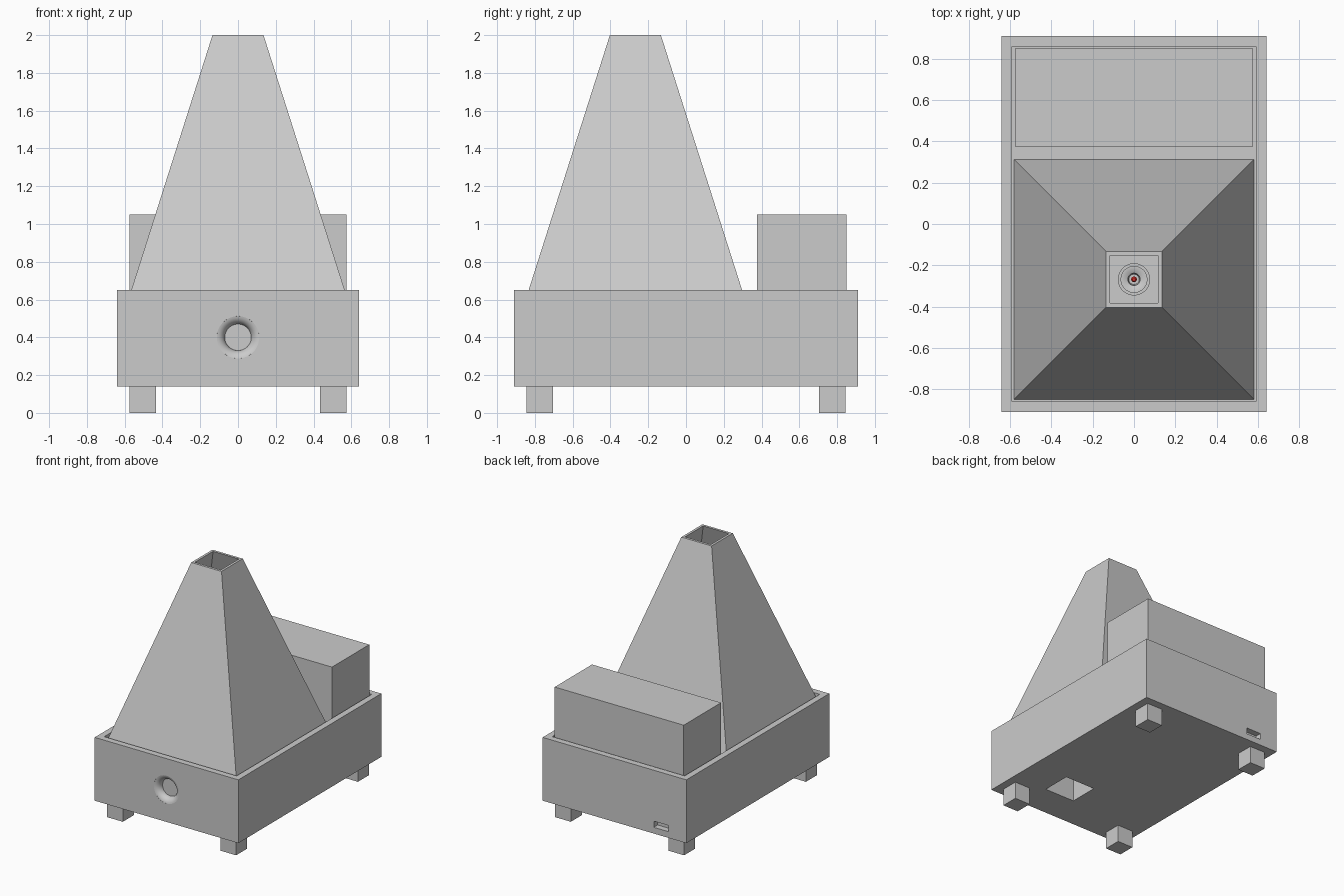
import bpy, bmesh
from math import sin, cos, pi, radians

if "Cube" in bpy.data.objects:
    bpy.data.objects.remove(bpy.data.objects["Cube"])


def make(name, bm):
    bmesh.ops.recalc_face_normals(bm, faces=bm.faces)
    me = bpy.data.meshes.new(name)
    bm.to_mesh(me)
    bm.free()
    ob = bpy.data.objects.new(name, me)
    bpy.context.collection.objects.link(ob)
    return ob


def box(name, x0, x1, y0, y1, z0, z1):
    bm = bmesh.new()
    bmesh.ops.create_cube(bm, size=1)
    for v in bm.verts:
        v.co.x = x1 if v.co.x > 0 else x0
        v.co.y = y1 if v.co.y > 0 else y0
        v.co.z = z1 if v.co.z > 0 else z0
    return make(name, bm)


def skin(bm, rings, cyclic=False):
    """Join successive vertex rings; cap the ends unless cyclic."""
    loops = [[bm.verts.new(p) for p in r] for r in rings]
    pairs = list(zip(loops, loops[1:]))
    if cyclic:
        pairs.append((loops[-1], loops[0]))
    else:
        bm.faces.new(loops[0])
        bm.faces.new(loops[-1])
    for a, b in pairs:
        n = len(a)
        for i in range(n):
            j = (i + 1) % n
            bm.faces.new((a[i], a[j], b[j], b[i]))


def lathe(name, profile, place, n=48):
    """Revolve (radius, depth) points; place maps (u, v, depth) to xyz."""
    bm = bmesh.new()
    skin(bm, [[place(r * cos(2 * pi * i / n), r * sin(2 * pi * i / n), d)
               for i in range(n)] for r, d in profile])
    return make(name, bm)


def cut(target, cutter):
    cutter.hide_render = True
    m = target.modifiers.new("cut", 'BOOLEAN')
    m.operation = 'DIFFERENCE'
    m.solver = 'EXACT'
    m.object = cutter
    bpy.context.view_layer.objects.active = target
    bpy.ops.object.modifier_apply(modifier=m.name)
    bpy.data.objects.remove(cutter)


def smooth(ob):
    bpy.ops.object.select_all(action='DESELECT')
    ob.select_set(True)
    bpy.context.view_layer.objects.active = ob
    bpy.ops.object.shade_smooth_by_angle(angle=radians(30))


CY, FLOOR = -0.268, 0.60

# base housing: recessed deck, underside pocket, rear slot, front dimple
base = box("base_housing", -0.64, 0.64, -0.91, 0.91, 0.14, 0.65)
cut(base, box("deck_cutter", -0.59, 0.59, -0.86, 0.86, FLOOR, 0.8))
cut(base, box("pocket_cutter", 0.06, 0.33, -0.64, -0.40, 0.0, 0.45))
cut(base, box("slot_cutter", -0.48, -0.35, 0.86, 1.0, 0.19, 0.24))
steps = [i * pi / 20 for i in range(1, 11)]
flare = [(0.12, -0.05)] + [(0.12 - 0.05 * sin(t), 0.05 * (1 - cos(t))) for t in steps]
cut(base, lathe("dimple_cutter", flare, lambda u, v, d: (u, -0.91 + d, 0.40 + v)))
smooth(base)

# four square feet
for sx, side in ((-1, "left"), (1, "right")):
    for sy, end in ((-1, "front"), (1, "back")):
        x, y = sx * 0.505, sy * 0.775
        box(f"{end}_{side}_foot", x - 0.07, x + 0.07, y - 0.07, y + 0.07, 0, 0.14)

# rear tank
box("rear_tank", -0.575, 0.575, 0.375, 0.85, FLOOR, 1.05)


# hollow tapered chimney
def square(h, z):
    return [(sx * h, CY + sy * h, z) for sx, sy in ((-1, -1), (1, -1), (1, 1), (-1, 1))]


bm = bmesh.new()
skin(bm, [square(0.581, FLOOR), square(0.135, 2.0),
          square(0.115, 2.0), square(0.561, FLOOR)], cyclic=True)
make("chimney", bm)

# stepped round burner seen down the chimney, with a red tip
up = lambda u, v, d: (u, CY + v, FLOOR + d)
smooth(lathe("burner", [(0.078, 0), (0.078, 0.03), (0.065, 0.03), (0.065, 0.05),
                        (0.05, 0.05), (0.03, 0.04), (0.025, 0.01)], up))
tip = lathe("burner_tip", [(0.014, 0.01), (0.014, 0.04), (0.008, 0.05)], up, 24)
red = bpy.data.materials.new("red")
red.diffuse_color = (0.8, 0.03, 0.02, 1)
red.use_nodes = True
red.node_tree.nodes["Principled BSDF"].inputs["Base Color"].default_value = red.diffuse_color
tip.data.materials.append(red)
smooth(tip)
